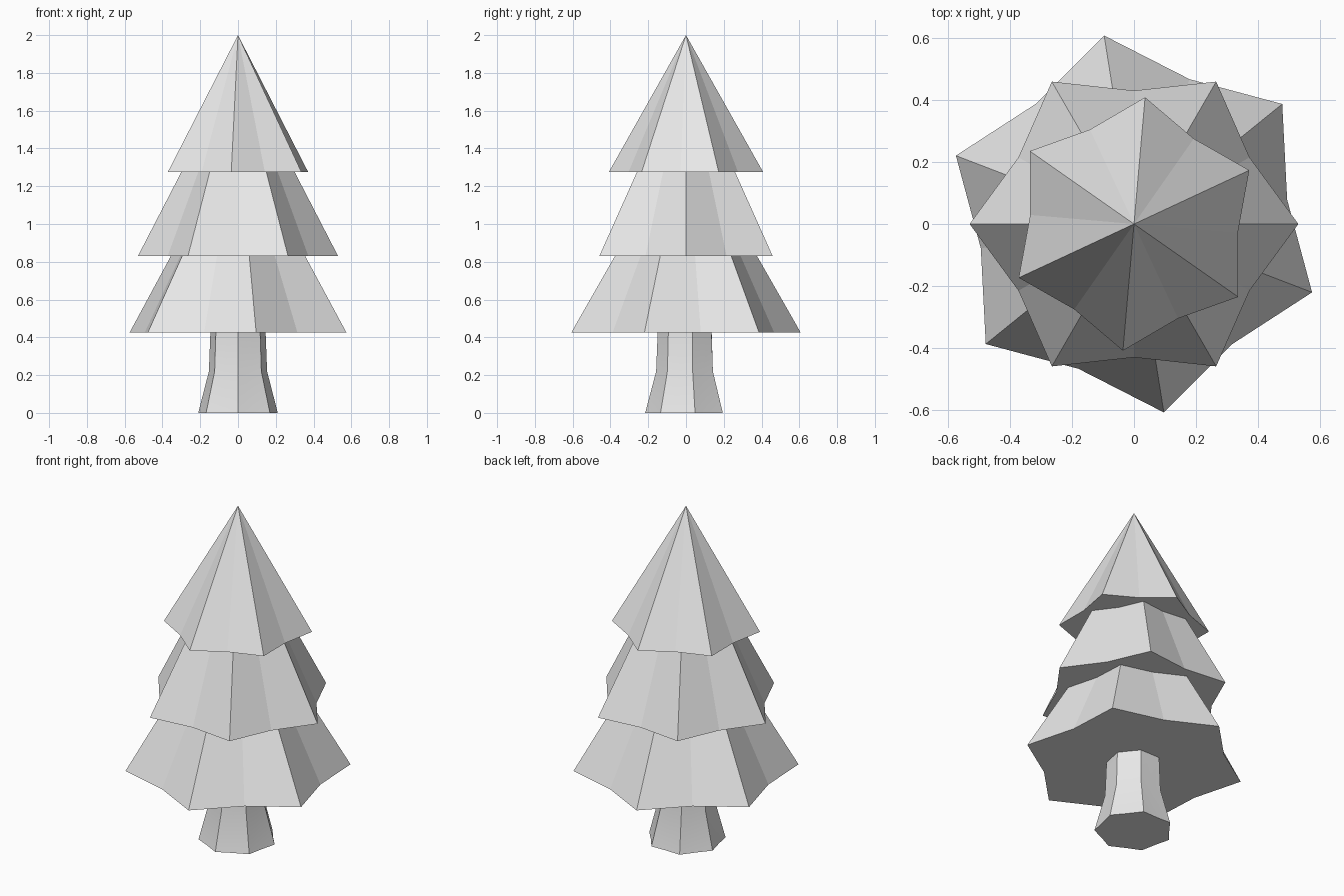
import bpy
import bmesh
from math import cos, sin, pi, radians

cube = bpy.data.objects.get("Cube")
if cube:
    bpy.data.objects.remove(cube, do_unlink=True)

grey = bpy.data.materials.new("light_grey")
grey.use_nodes = True
colour = (0.8, 0.8, 0.8, 1)
grey.diffuse_color = colour
grey.node_tree.nodes["Principled BSDF"].inputs["Base Color"].default_value = colour


def star(bm, points, tip, notch, z, turn):
    """Ring of vertices alternating between tips and notches."""
    ring = []
    for i in range(points * 2):
        a = radians(turn) + i * pi / points
        r = notch if i % 2 else tip
        ring.append(bm.verts.new((r * cos(a), r * sin(a), z)))
    return ring


def star_loft(name, points, turn, sections, apex=None):
    """Closed solid through star sections (tip, notch, z), optionally ending in a point."""
    bm = bmesh.new()
    rings = [star(bm, points, *s, turn) for s in sections]
    n = points * 2
    bm.faces.new(rings[0][::-1])
    for low, high in zip(rings, rings[1:]):
        for i in range(n):
            j = (i + 1) % n
            bm.faces.new((low[i], low[j], high[j], high[i]))
    if apex is None:
        bm.faces.new(rings[-1])
    else:
        top = bm.verts.new((0, 0, apex))
        for i in range(n):
            bm.faces.new((rings[-1][i], rings[-1][(i + 1) % n], top))
    bmesh.ops.recalc_face_normals(bm, faces=bm.faces)
    mesh = bpy.data.meshes.new(name)
    bm.to_mesh(mesh)
    bm.free()
    mesh.materials.append(grey)
    obj = bpy.data.objects.new(name, mesh)
    bpy.context.collection.objects.link(obj)
    return obj


# Foliage: three flat-faced star tiers, each turned against the next
star_loft("top_foliage", 6, 25, [(0.41, 0.336, 1.275)], apex=2)
star_loft("middle_foliage", 6, 0, [(0.53, 0.43, 0.83), (0.3, 0.243, 1.275)])
star_loft("bottom_foliage", 6, 39, [(0.615, 0.5, 0.425), (0.381, 0.31, 0.83)])

# Trunk: fluted column flaring at the foot
trunk = star_loft("trunk", 7, -90,
                  [(0.216, 0.192, 0), (0.158, 0.142, 0.22), (0.15, 0.136, 0.425)])
bpy.ops.object.select_all(action="DESELECT")
trunk.select_set(True)
bpy.context.view_layer.objects.active = trunk
bpy.ops.object.shade_smooth_by_angle(angle=radians(30))
